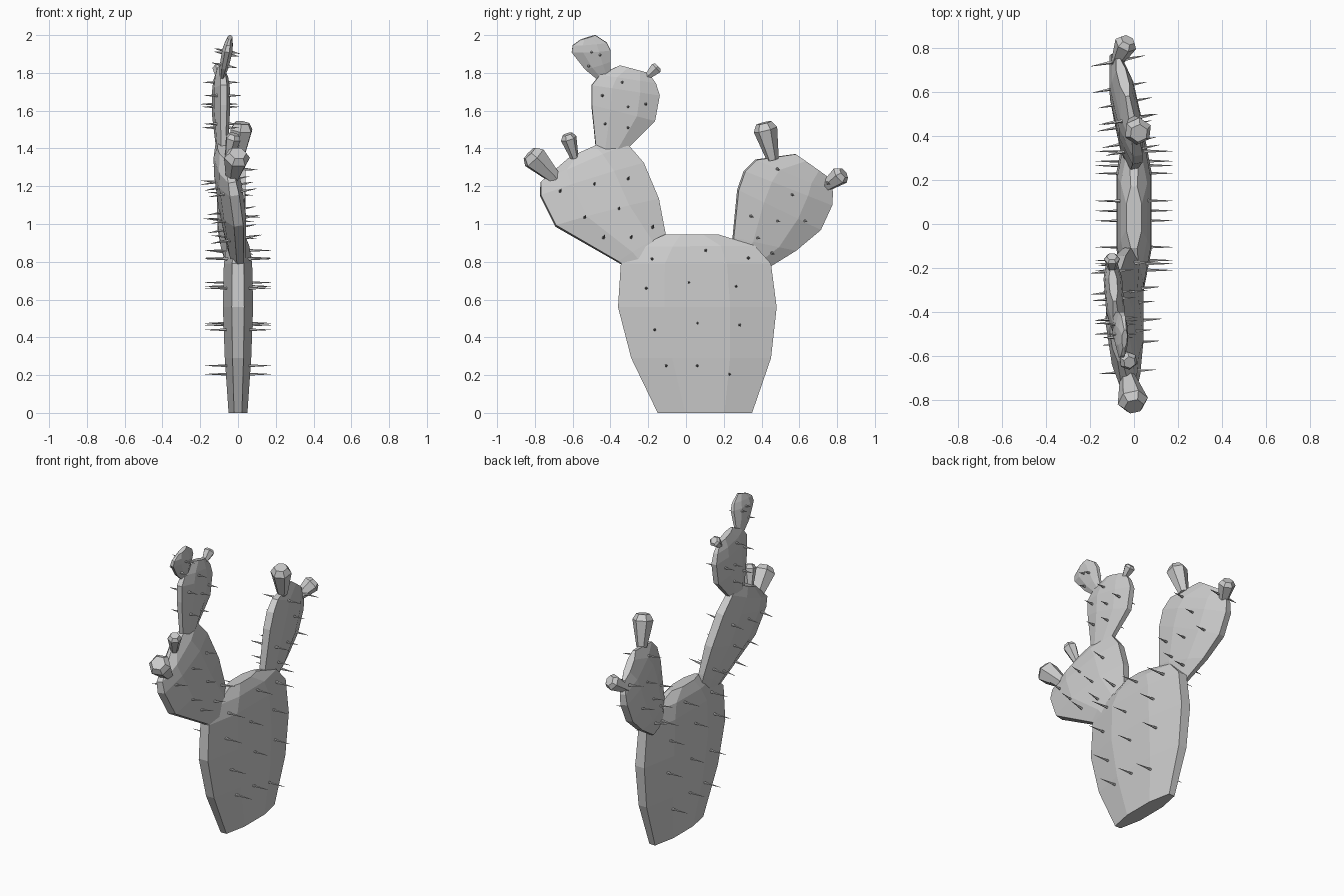
import bpy, bmesh, math
from mathutils import Vector

if "Cube" in bpy.data.objects:
    bpy.data.objects.remove(bpy.data.objects["Cube"])


def make_object(name, bm):
    bmesh.ops.recalc_face_normals(bm, faces=bm.faces)
    mesh = bpy.data.meshes.new(name)
    bm.to_mesh(mesh)
    bm.free()
    obj = bpy.data.objects.new(name, mesh)
    bpy.context.collection.objects.link(obj)


def loft(bm, rings):
    """Skin a list of equal-sided rings and cap both ends."""
    loops = [[bm.verts.new(p) for p in ring] for ring in rings]
    n = len(loops[0])
    for a, b in zip(loops, loops[1:]):
        for i in range(n):
            j = (i + 1) % n
            bm.faces.new((a[i], a[j], b[j], b[i]))
    for end in (loops[0], loops[-1]):
        bm.faces.new(end)


def tapered(bm, base, tip, profile, sides):
    """Revolve a (fraction, radius) profile along the line base-tip."""
    base, tip = Vector(base), Vector(tip)
    q = (tip - base).to_track_quat('Z', 'Y')
    loft(bm, [[base.lerp(tip, f) + q @ Vector((r * math.cos(k * math.tau / sides),
                                               r * math.sin(k * math.tau / sides), 0))
               for k in range(sides)] for f, r in profile])


def pad(name, plane, sections, spines, reach):
    """Flattened eight-sided pad. Sections: y, z of both rims and half thickness.
    The plane (a, b, c) gives the pad's middle x = a + b*y + c*z."""
    a, b, c = plane
    mid_x = lambda y, z: a + b * y + c * z
    normal = Vector((1, -b, -c)).normalized()
    k = math.cos(math.pi / 8)
    rings = []
    for y0, z0, y1, z1, t in sections:
        p0 = Vector((mid_x(y0, z0), y0, z0))
        p1 = Vector((mid_x(y1, z1), y1, z1))
        out = Vector((1, 0, 0)) if z0 == z1 == 0 else normal
        ring = []
        for i in range(8):
            ang = (i + 0.5) * math.pi / 4
            ring.append((p0 + p1) / 2 + (p1 - p0) / 2 * (math.cos(ang) / k)
                        + out * (t * math.sin(ang) / k))
        rings.append(ring)
    bm = bmesh.new()
    loft(bm, rings)
    make_object(name, bm)

    # Spines on both faces
    t = max(s[4] for s in sections)
    bm = bmesh.new()
    for y, z in spines:
        mid = Vector((mid_x(y, z), y, z))
        for side in (-1, 1):
            tapered(bm, mid + normal * side * t * 0.5, mid + normal * side * (t + reach),
                    [(0, 0.009), (1, 0.001)], 5)
    make_object(name + "_spines", bm)


# Trunk pad
pad("trunk_pad", (0, 0, 0),
    [(-.15, 0, .35, 0, .05), (-.29, .29, .45, .29, .07), (-.36, .56, .48, .56, .08),
     (-.345, .79, .45, .79, .075), (-.25, .88, .365, .885, .06), (-.11, .945, .17, .945, .035)],
    [(-.18, .815), (.105, .86), (.33, .82), (-.21, .66), (.015, .69), (.265, .67),
     (-.165, .44), (.06, .475), (.285, .465), (-.105, .25), (.06, .25), (.23, .205)], .095)

# Left arm pad
pad("left_pad", (.125, -.075, -.175),
    [(-.28, .75, -.10, .83, .035), (-.36, .80, -.11, .95, .045), (-.69, .99, -.145, 1.13, .06),
     (-.77, 1.15, -.225, 1.32, .06), (-.77, 1.22, -.31, 1.42, .05), (-.62, 1.35, -.43, 1.435, .025)],
    [(-.67, 1.165), (-.49, 1.2), (-.31, 1.23), (-.54, 1.025), (-.36, 1.07),
     (-.44, .92), (-.295, .92), (-.18, .975)], .07)

# Right arm pad
pad("right_pad", (-.02, -.198, .077),
    [(.25, .86, .42, .76, .03), (.25, .93, .58, .86, .045), (.275, 1.18, .71, .97, .055),
     (.31, 1.28, .77, 1.10, .055), (.37, 1.34, .775, 1.17, .045), (.58, 1.37, .75, 1.25, .022)],
    [(.475, 1.295), (.55, 1.16), (.74, 1.22), (.335, 1.045), (.475, 1.02),
     (.62, 1.02), (.37, .93), (.445, .85)], .07)

# Upper pad growing from the left arm
pad("upper_pad", (-.116, -.08, 0),
    [(-.475, 1.38, -.33, 1.38, .028), (-.50, 1.63, -.165, 1.545, .042),
     (-.50, 1.735, -.14, 1.68, .042), (-.455, 1.79, -.16, 1.745, .035),
     (-.35, 1.84, -.20, 1.80, .018)],
    [(-.34, 1.75), (-.445, 1.68), (-.31, 1.62), (-.215, 1.635), (-.43, 1.53), (-.31, 1.51)], .055)

# Small top pad
pad("top_pad", (-.44, 0, .2),
    [(-.475, 1.77, -.40, 1.80, .014), (-.535, 1.82, -.40, 1.86, .024),
     (-.605, 1.91, -.40, 1.92, .028), (-.60, 1.945, -.42, 1.96, .022),
     (-.56, 1.975, -.48, 2.0, .012)],
    [(-.5, 1.915), (-.455, 1.9), (-.515, 1.84)], .04)

# Six-sided fruits: base, tip, widest radius
fruits = [("left_outer_fruit", (-.03, -.69, 1.24), (0, -.828, 1.375), .07),
          ("left_inner_fruit", (-.05, -.59, 1.35), (-.02, -.628, 1.475), .043),
          ("right_inner_fruit", (0, .46, 1.34), (.022, .412, 1.535), .064),
          ("right_outer_fruit", (-.08, .73, 1.19), (-.028, .835, 1.27), .052),
          ("upper_fruit", (-.1, -.205, 1.78), (-.1, -.148, 1.835), .036)]
for name, base, tip, r in fruits:
    bm = bmesh.new()
    tapered(bm, base, tip, [(0, r * .5), (.82, r), (1, r * .65)], 6)
    make_object(name, bm)
